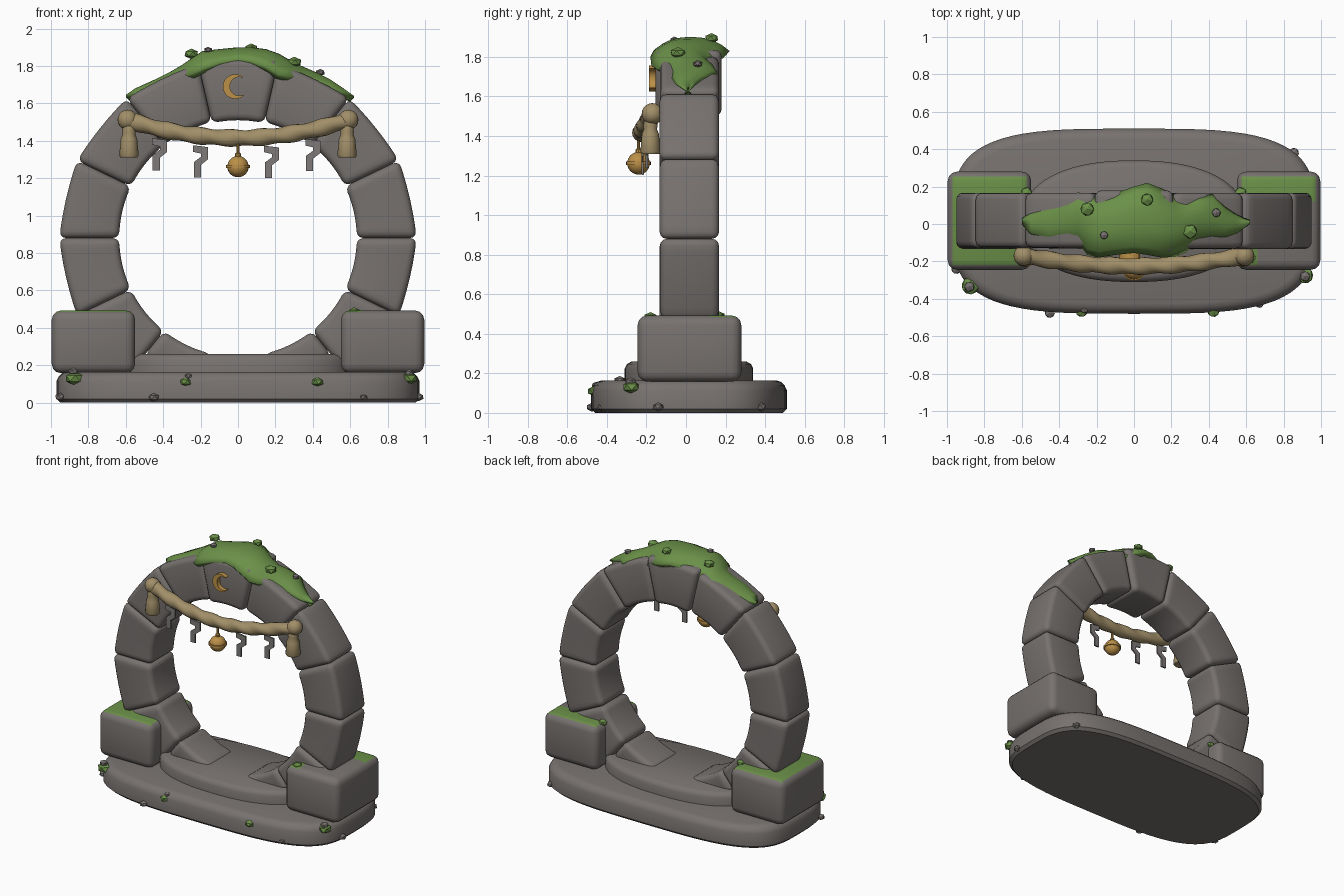
import bpy, bmesh, math, random
from mathutils import Vector, Matrix

if "Cube" in bpy.data.objects:
    bpy.data.objects.remove(bpy.data.objects["Cube"])

random.seed(4)
CZ, CY = 0.88, 0.02          # ring centre height and depth


def material(name, rgb):
    m = bpy.data.materials.new(name)
    m.diffuse_color = (*rgb, 1)
    m.use_nodes = True
    m.node_tree.nodes["Principled BSDF"].inputs["Base Color"].default_value = m.diffuse_color
    return m


STONE = material("grey stone", (0.185, 0.168, 0.16))
MOSS = material("green moss", (0.145, 0.28, 0.065))
ROPE = material("straw rope", (0.36, 0.275, 0.14))
GOLD = material("bell gold", (0.50, 0.28, 0.065))
PAPER = material("grey paper", (0.21, 0.195, 0.19))


def finish(bm, name, mats, angle=35):
    bmesh.ops.recalc_face_normals(bm, faces=bm.faces)
    me = bpy.data.meshes.new(name)
    bm.to_mesh(me)
    bm.free()
    for m in mats:
        me.materials.append(m)
    if angle:
        me.shade_smooth()
        me.set_sharp_from_angle(angle=math.radians(angle))
    ob = bpy.data.objects.new(name, me)
    bpy.context.collection.objects.link(ob)
    return ob


def loft(name, rings, mat, angle=35):
    """Skin closed rings of equal point count and cap both ends."""
    bm = bmesh.new()
    vs = [[bm.verts.new(p) for p in r] for r in rings]
    n = len(vs[0])
    for a, b in zip(vs, vs[1:]):
        for i in range(n):
            j = (i + 1) % n
            bm.faces.new((a[i], a[j], b[j], b[i]))
    bm.faces.new(vs[0])
    bm.faces.new(vs[-1])
    return finish(bm, name, [mat], angle)


def lathe(name, profile, loc, mat, n=20):
    return loft(name, [[(loc[0] + r * math.cos(math.tau * i / n),
                         loc[1] + r * math.sin(math.tau * i / n), loc[2] + z)
                        for i in range(n)] for r, z in profile], mat)


def plate(name, a, b, power, profile, mat):
    """Rounded-oblong slab from (inset, z) steps."""
    def pt(t, inset):
        c, s = math.cos(t), math.sin(t)
        return (math.copysign(abs(c) ** (2 / power), c) * (a - inset),
                0.015 + math.copysign(abs(s) ** (2 / power), s) * (b - inset))
    loft(name, [[(*pt(math.tau * i / 72, d), z) for i in range(72)]
                for d, z in profile], mat)


def prism(name, outline, y0, y1, mat):
    loft(name, [[(x, y, z) for x, z in outline] for y in (y0, y1)], mat, 30)


def bevel_sharp(bm, width):
    bmesh.ops.recalc_face_normals(bm, faces=bm.faces)
    edges = [e for e in bm.edges if e.calc_face_angle(0) > 0.7]
    bmesh.ops.bevel(bm, geom=edges, offset=width, segments=3, profile=0.5,
                    affect='EDGES', clamp_overlap=True)


# Base slab and inner step
plate("base_slab", 0.97, 0.495, 3.5, [(.02, 0), (0, .02), (0, .115), (.012, .14),
                                      (.03, .157), (.055, .165)], STONE)
plate("inner_step", 0.60, 0.325, 2.3, [(0, .14), (0, .225), (.012, .247),
                                       (.035, .26)], STONE)


# Ring of wedge stones
def wedge(name, a0, a1, r0, r1, y0, y1):
    bm = bmesh.new()
    n, half = 6, (a1 - a0) / 2
    ring = []
    for y in (y0, y1):
        inner, outer = [], []
        for i in range(n + 1):
            a = a0 + (a1 - a0) * i / n
            chord = r1 * math.cos(half) / math.cos(a - a0 - half)
            for lst, r in ((inner, r0), (outer, 0.5 * r1 + 0.5 * chord)):
                lst.append(bm.verts.new((r * math.cos(a), y, CZ + r * math.sin(a))))
        ring.append(inner + outer[::-1])
    m = len(ring[0])
    for i in range(m):
        j = (i + 1) % m
        bm.faces.new((ring[0][i], ring[0][j], ring[1][j], ring[1][i]))
    for r in ring:
        for i in range(n):
            bm.faces.new((r[i], r[i + 1], r[m - 2 - i], r[m - 1 - i]))
    bevel_sharp(bm, 0.036)
    finish(bm, name, [STONE], 40)


step = math.tau / 14
for k in range(-3, 10):
    a0 = k * step
    if k == 3:
        wedge("keystone", a0, a0 + step, 0.63, 0.975, -0.155, 0.18)
    else:
        foot = k in (-3, 9)
        wedge("ring_stone", a0, a0 + step, 0.635, 0.80 if foot else 0.955,
              -0.13 + random.uniform(-.005, .005), 0.167)

# Foot blocks with mossy tops
for s in (-1, 1):
    bm = bmesh.new()
    bmesh.ops.create_cube(bm, size=1, matrix=Matrix.Translation((s * 0.773, 0.0175, 0.325))
                          @ Matrix.Diagonal((0.446, 0.525, 0.335, 1)))
    bevel_sharp(bm, 0.05)
    for co, no in (((0, 0.12, 0), (0, 1, 0)), ((0.66, 0, 0), (1, 0, 0))):
        bmesh.ops.bisect_plane(bm, geom=bm.verts[:] + bm.edges[:] + bm.faces[:],
                               plane_co=co, plane_no=no)
    bm.normal_update()
    for f in bm.faces:
        c = f.calc_center_median()
        mossy = s < 0 or c.y > 0.12 or c.x < 0.66
        if f.normal.z > 0.75 and mossy:
            f.material_index = 1
    finish(bm, "foot_block", [STONE, MOSS], 40)

# Moss cap: rows of (x, front y, back y, crest z, edge drop)
rows = [(-.60, .00, .03, 1.645, .01), (-.55, -.06, .06, 1.68, .03), (-.45, -.09, .10, 1.725, .03),
        (-.36, -.08, .13, 1.77, .04), (-.30, -.10, .17, 1.805, .06), (-.25, -.165, .15, 1.84, .08),
        (-.19, -.18, .15, 1.88, .09), (-.10, -.165, .165, 1.89, .07), (0, -.155, .20, 1.90, .06),
        (.07, -.165, .22, 1.90, .07), (.15, -.18, .19, 1.89, .09), (.22, -.175, .155, 1.865, .11),
        (.28, -.15, .14, 1.83, .09), (.34, -.09, .145, 1.80, .05), (.42, -.075, .16, 1.765, .05),
        (.49, -.07, .09, 1.73, .04), (.55, -.05, .05, 1.69, .03), (.62, .00, .02, 1.64, .01)]
bm = bmesh.new()
grid = []
for x, ya, yb, z, d in rows:
    grid.append([bm.verts.new((x, ya + (yb - ya) * (v + 1) / 2, z - d * abs(v) ** 2.5))
                 for v in [i / 5 - 1 for i in range(11)]])
for a, b in zip(grid, grid[1:]):
    for i in range(10):
        bm.faces.new((a[i], b[i], b[i + 1], a[i + 1]))
cap = finish(bm, "moss_cap", [MOSS], 50)
sol = cap.modifiers.new("thickness", 'SOLIDIFY')
sol.thickness, sol.offset = 0.04, -1


# Hanging rope, knots and tassels
def rope_at(x):
    t = (x / 0.585) ** 2
    return Vector((x, -0.17 - 0.055 * (1 - t), 1.415 + 0.095 * t))


rings = []
for i in range(73):
    x = -0.585 + 1.17 * i / 72
    c = rope_at(x)
    tan = (rope_at(x + .01) - rope_at(x - .01)).normalized()
    u = tan.cross(Vector((0, 0, 1))).normalized()
    w = u.cross(tan)
    ring = []
    for j in range(16):
        p = math.tau * j / 16
        r = 0.044 * (1 + 0.09 * math.sin(2 * p + x * 38))
        ring.append(c + u * r * math.cos(p) + w * r * math.sin(p))
    rings.append(ring)
loft("rope", rings, ROPE, 60)


def ball(r, n=10):
    return [(max(r * math.sin(math.pi * i / n), 0.001), -r * math.cos(math.pi * i / n))
            for i in range(n + 1)]


for s in (-1, 1):
    lathe("rope_knot", ball(0.054), (s * 0.59, -0.17, 1.512), ROPE)
    lathe("tassel", [(.046, 0), (.052, .012), (.044, .10), (.034, .125), (.037, .14),
                     (.034, .155), (.03, .19)], (s * 0.583, -0.18, 1.31), ROPE, 14)

# Bell with band, cap and cord
bell = (0, -0.24, 1.262)
lathe("bell", ball(0.057, 14), bell, GOLD)
lathe("bell_band", [(.05, -.009), (.063, -.008), (.063, .008), (.05, .009)], bell, GOLD)
lathe("bell_cord", [(.016, .05), (.016, .07), (.008, .075), (.008, .14)], bell, GOLD, 10)

# Folded paper streamers
zig = [(-.04, 0), (.04, -.01), (.04, -.075), (.002, -.105), (.002, -.172), (-.036, -.172),
       (-.036, -.09), (.002, -.062), (.002, -.045), (-.04, -.035)]
for x0 in (-.42, -.20, .18, .40):
    c = rope_at(x0)
    prism("paper_streamer", [(x0 + x, c.z - 0.05 + z) for x, z in zig],
          c.y - .006, c.y + .006, PAPER)

# Crescent emblem on the keystone
arc = [(math.radians(50 + 265 * i / 18), i / 18) for i in range(19)]
outer = [(.066 * math.cos(a), .066 * math.sin(a)) for a, t in arc]
inner = [((.062 - .034 * math.sin(math.pi * t)) * math.cos(a),
          (.062 - .034 * math.sin(math.pi * t)) * math.sin(a)) for a, t in arc]
prism("crescent_emblem", [(x - .015, z + 1.69) for x, z in outer + inner[::-1]],
      -0.188, -0.145, GOLD)


# Moss tufts and pebbles
def lump(name, loc, size, mat):
    bm = bmesh.new()
    bmesh.ops.create_icosphere(bm, subdivisions=1, radius=1)
    rot = Matrix.Rotation(random.uniform(0, 6), 4, 'Z')
    bm.transform(Matrix.Translation(loc) @ Matrix.Diagonal((*size, 1)) @ rot)
    finish(bm, name, [mat], 0)


for x, y, z, r in ((-.875, -.33, .13, .052), (.915, -.275, .13, .048), (-.28, -.465, .11, .036),
                   (.425, -.465, .11, .036), (-.25, .08, 1.865, .04), (.07, .13, 1.895, .036),
                   (.30, -.04, 1.82, .042), (-.575, .165, .49, .035), (.57, .165, .49, .035),
                   (.62, -.18, .485, .035)):
    lump("moss_tuft", (x, y, z), (r, r, r * 0.7), MOSS)
for x, y, z, r in ((-.88, -.335, .165, .03), (.915, -.28, .157, .03), (-.265, -.455, .14, .024),
                   (-.95, -.24, .03, .03), (-.45, -.475, .028, .03), (.67, -.425, .028, .026),
                   (.965, -.14, .03, .03), (.855, .38, .03, .03), (-.16, -.06, 1.885, .024),
                   (.44, .06, 1.765, .026)):
    lump("pebble", (x, y, z), (r, r, r * 0.75), STONE)
